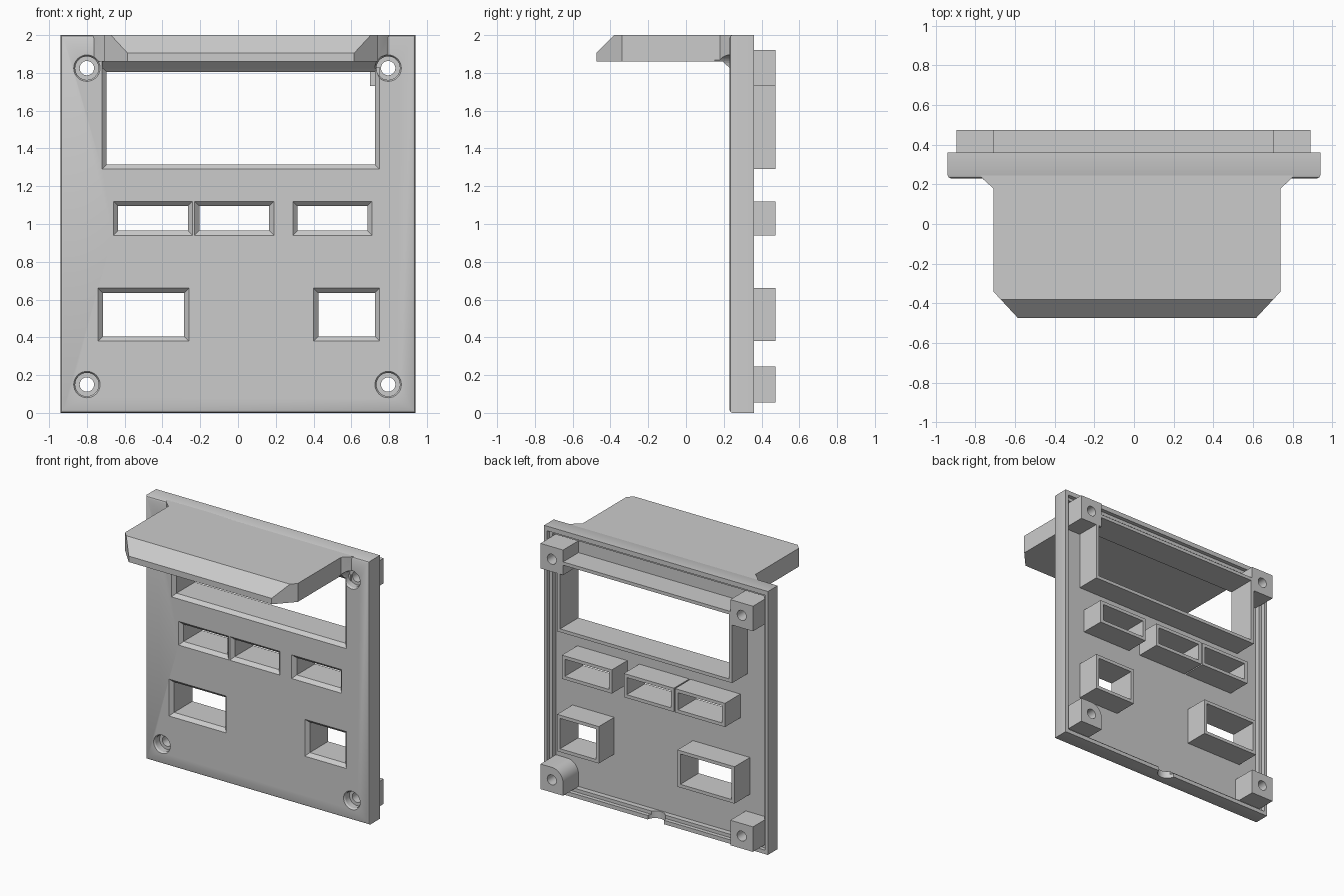
import bpy, bmesh, math
from mathutils import Vector

if "Cube" in bpy.data.objects:
    bpy.data.objects.remove(bpy.data.objects["Cube"])

FRONT, FLOOR, BACK, TIP = 0.23, 0.29, 0.36, 0.475
LIP = 0.025


def finish(name, bm):
    bmesh.ops.recalc_face_normals(bm, faces=bm.faces)
    mesh = bpy.data.meshes.new(name)
    bm.to_mesh(mesh)
    bm.free()
    obj = bpy.data.objects.new(name, mesh)
    bpy.context.collection.objects.link(obj)
    return obj


def rect(r, grow=0):
    x0, x1, z0, z1 = r
    return [(x0 - grow, z0 - grow), (x1 + grow, z0 - grow),
            (x1 + grow, z1 + grow), (x0 - grow, z1 + grow)]


def loft(name, sections):
    """Solid through (y, outline of x-z points) sections."""
    bm = bmesh.new()
    rings = [[bm.verts.new((x, y, z)) for x, z in pts] for y, pts in sections]
    n = len(rings[0])
    for a, b in zip(rings, rings[1:]):
        for i in range(n):
            j = (i + 1) % n
            bm.faces.new((a[i], a[j], b[j], b[i]))
    bm.faces.new(rings[0])
    bm.faces.new(rings[-1])
    return finish(name, bm)


def box(name, r, y0, y1):
    return loft(name, [(y0, rect(r)), (y1, rect(r))])


def circle(cx, cz, radius, n=32):
    return [(cx + radius * math.cos(math.tau * i / n),
             cz + radius * math.sin(math.tau * i / n)) for i in range(n)]


def cut(obj, cutter):
    cutter.hide_render = True
    mod = obj.modifiers.new("cut", 'BOOLEAN')
    mod.operation = 'DIFFERENCE'
    mod.solver = 'EXACT'
    mod.object = cutter
    bpy.ops.object.select_all(action='DESELECT')
    bpy.context.view_layer.objects.active = obj
    obj.select_set(True)
    bpy.ops.object.modifier_apply(modifier=mod.name)
    bpy.data.objects.remove(cutter)


def smooth(obj):
    bpy.ops.object.select_all(action='DESELECT')
    bpy.context.view_layer.objects.active = obj
    obj.select_set(True)
    bpy.ops.object.shade_smooth_by_angle(angle=math.radians(30))


# Front panel with softened front edge and a stepped rim behind
outer = (-0.94, 0.94, 0, 2)
panel = loft("front_panel", [(FRONT, rect(outer, -0.015)),
                             (FRONT + 0.005, rect(outer, -0.005)),
                             (FRONT + 0.015, rect(outer)),
                             (BACK, rect(outer))])
inner = (-0.89, 0.89, 0.055, 1.94)
cut(panel, box("recess", inner, FLOOR, 0.5))
cut(panel, box("rim_step", rect and (-0.915, 0.915, 0.03, 1.965), 0.33, 0.5))

# Finger notch in the middle of the bottom rim
bm = bmesh.new()
bmesh.ops.create_cone(bm, cap_ends=True, segments=32, radius1=0.07,
                      radius2=0.07, depth=0.2)
bmesh.ops.translate(bm, verts=bm.verts, vec=(0, BACK + 0.01, 0))
cut(panel, finish("notch", bm))

# Windows with flared front edges and collars behind
windows = {
    "display": (-0.72, 0.75, 1.29, 1.83),
    "right_slot": (-0.66, -0.24, 0.94, 1.12),
    "middle_slot": (-0.23, 0.19, 0.94, 1.12),
    "left_slot": (0.29, 0.71, 0.94, 1.12),
    "right_port": (-0.74, -0.26, 0.38, 0.66),
    "left_port": (0.40, 0.75, 0.38, 0.66),
}
for name, r in windows.items():
    cut(panel, loft("opening", [(FRONT - 0.004, rect(r, 0.004)),
                                (FRONT + LIP, rect(r, -LIP)),
                                (0.6, rect(r, -LIP))]))
    collar = box(name + "_collar", r, FLOOR - 0.01, TIP)
    cut(collar, loft("bore", [(0.1, rect(r, -LIP)), (0.6, rect(r, -LIP))]))

# Sunshade hood: plan outline extruded, then its front top edge sloped off
half = [(0.80, 0.26), (0.775, 0.225), (0.725, 0.18), (0.725, -0.34), (0.60, -0.475)]
plan = half + [(-x, y) for x, y in reversed(half)]
bm = bmesh.new()
base = bm.faces.new([bm.verts.new((x + 0.015, y, 1.86)) for x, y in plan])
top = bmesh.ops.extrude_face_region(bm, geom=[base])["geom"]
bmesh.ops.translate(bm, vec=(0, 0, 0.14),
                    verts=[v for v in top if isinstance(v, bmesh.types.BMVert)])
bmesh.ops.bisect_plane(bm, geom=bm.verts[:] + bm.edges[:] + bm.faces[:],
                       plane_co=Vector((0, -0.38, 2)),
                       plane_no=Vector((0, -1, 1)), clear_outer=True)
bmesh.ops.holes_fill(bm, edges=[e for e in bm.edges if e.is_boundary])
hood = finish("hood", bm)

# Sloped joint under the hood
bm = bmesh.new()
ends = [[bm.verts.new((x, y, z)) for y, z in
         ((0.19, 1.865), (FRONT + 0.005, 1.822), (FRONT + 0.005, 1.865))]
        for x in (-0.72, 0.75)]
for i in range(3):
    j = (i + 1) % 3
    bm.faces.new((ends[0][i], ends[0][j], ends[1][j], ends[1][i]))
for end in ends:
    bm.faces.new(end)
joint = finish("hood_joint", bm)

# Screw bosses, with counterbored holes through the panel
for side, cx in (("left", 0.795), ("right", -0.80)):
    for level, cz in (("bottom", 0.15), ("top", 1.825)):
        s = 0.095
        outline = rect((cx - s, cx + s, cz - s, cz + s))
        if (side, level) == ("left", "bottom"):
            outline[3:] = [(cx + s * math.cos(a), cz + s * math.sin(a))
                           for a in (math.radians(90 + 9 * i) for i in range(11))]
        boss = loft(f"{side}_{level}_boss", [(FLOOR, outline), (TIP, outline)])
        cut(boss, loft("screw_hole", [(0.1, circle(cx, cz, 0.038)),
                                      (0.6, circle(cx, cz, 0.038))]))
        for part in (panel, hood, joint):
            cut(part, loft("counterbore", [(0.15, circle(cx, cz, 0.07)),
                                           (FRONT, circle(cx, cz, 0.07)),
                                           (FRONT + 0.012, circle(cx, cz, 0.062)),
                                           (0.32, circle(cx, cz, 0.062))]))
        smooth(boss)
smooth(panel)
smooth(hood)
